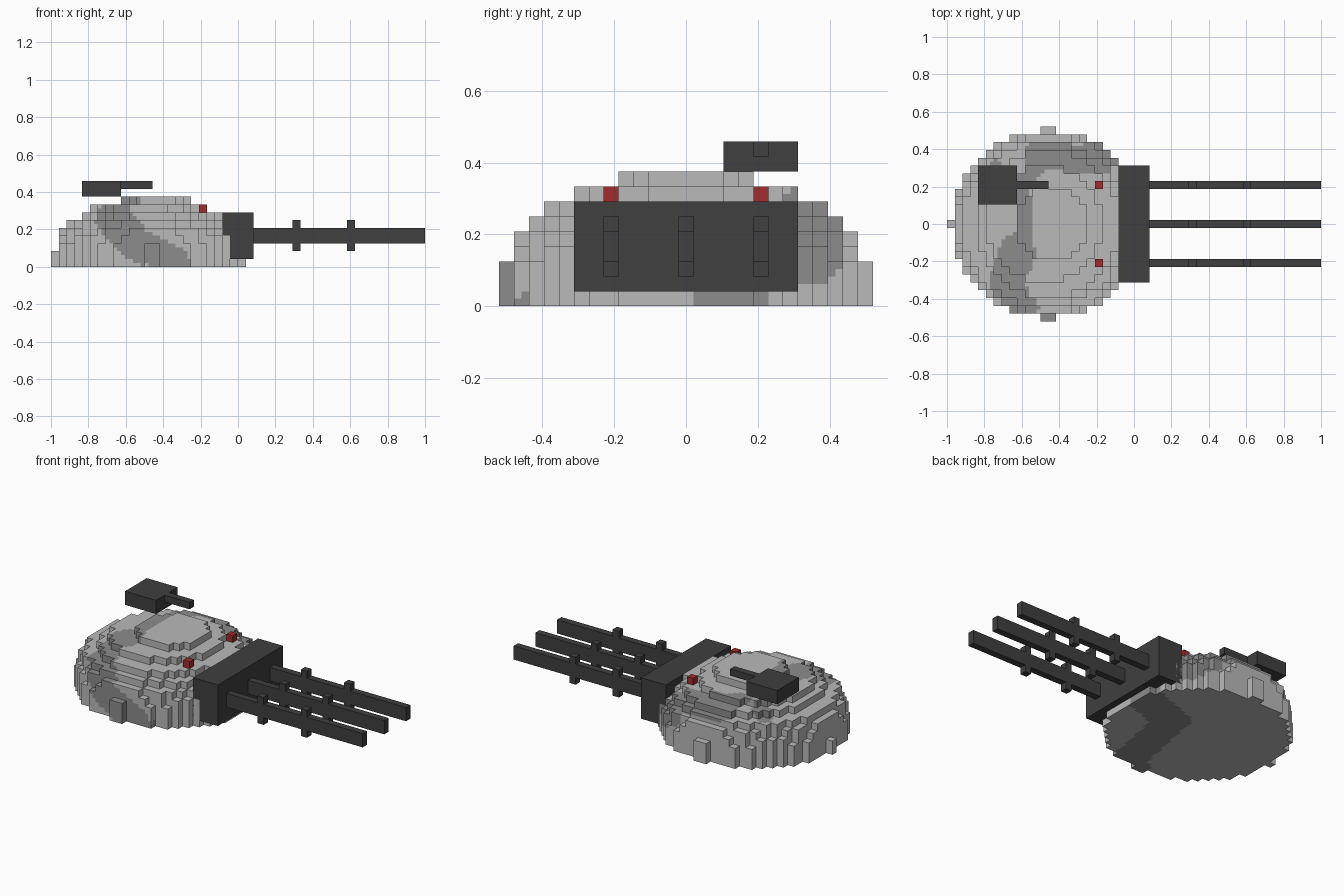
import bpy, bmesh
from mathutils import Vector
from mathutils.geometry import intersect_point_line

if "Cube" in bpy.data.objects:
    bpy.data.objects.remove(bpy.data.objects["Cube"])

U = 1 / 24  # block size


def material(name, color):
    m = bpy.data.materials.new(name)
    m.use_nodes = True
    m.diffuse_color = (*color, 1)
    m.node_tree.nodes["Principled BSDF"].inputs["Base Color"].default_value = (*color, 1)
    return m


LIGHT = material("light_grey", (0.49, 0.49, 0.49))
MID = material("camouflage_grey", (0.265, 0.265, 0.265))
DARK = material("charcoal", (0.05, 0.05, 0.05))
RED = material("red", (0.37, 0.025, 0.025))


def make_object(name, bm, mats):
    mesh = bpy.data.meshes.new(name)
    bm.to_mesh(mesh)
    bm.free()
    for m in mats:
        mesh.materials.append(m)
    obj = bpy.data.objects.new(name, mesh)
    bpy.context.collection.objects.link(obj)
    return obj


def box(name, lo, hi, mat):
    """Box between two corners given in block units."""
    lo, hi = Vector(lo) * U, Vector(hi) * U
    bm = bmesh.new()
    bmesh.ops.create_cube(bm, size=1)
    bmesh.ops.scale(bm, vec=hi - lo, verts=bm.verts)
    bmesh.ops.translate(bm, vec=(lo + hi) / 2, verts=bm.verts)
    return make_object(name, bm, [mat])


# Stepped dome: one ellipse of blocks per layer (centre x, radius x, radius y)
LAYERS = [(-11, 12.25, 12.05)] * 3 + [
    (-11, 12.05, 11.8), (-11, 11.7, 11.5), (-11.5, 10.75, 10.6),
    (-11, 9.0, 9.6), (-11.5, 7.5, 7.6), (-10.5, 4.7, 4.7)]
cells = set()
for k, (cx, rx, ry) in enumerate(LAYERS):
    for i in range(-24, 3):
        for j in range(-12, 13):
            if ((i + 0.5 - cx) / rx) ** 2 + (j / ry) ** 2 <= 1:
                cells.add((i, j, k))
# Small studs at the foot of the dome
for i, j in ((-24, 0), (-11, 12), (-11, -12)):
    cells.update({(i, j, 0), (i, j, 1)})

# Camouflage patches: capsules (start, end, radius)
PATCHES = [
    ((-0.59, 0.25, 0.375), (-0.59, -0.10, 0.375), 0.05),
    ((-0.59, 0.25, 0.375), (-0.50, 0.35, 0.30), 0.06),
    ((-0.62, -0.15, 0.34), (-0.67, -0.28, 0.27), 0.10),
    ((-0.67, -0.32, 0.25), (-0.60, -0.42, 0.18), 0.10),
    ((-0.58, -0.45, 0.14), (-0.36, -0.48, 0.03), 0.09),
    ((-0.36, -0.52, 0.00), (-0.25, 0.02, 0.00), 0.10),
    ((-0.25, 0.02, 0.00), (0.04, 0.13, 0.00), 0.11),
    ((-0.50, 0.37, 0.28), (-0.15, 0.36, 0.27), 0.09),
    ((-0.20, 0.42, 0.20), (-0.10, 0.36, 0.14), 0.08),
    ((-0.74, 0.30, 0.29), (-0.70, 0.28, 0.31), 0.06),
]


def in_patch(p):
    for a, b, r in PATCHES:
        a, b = Vector(a), Vector(b)
        t = min(1, max(0, intersect_point_line(p, a, b)[1]))
        if (p - a.lerp(b, t)).length < r:
            return True
    return False


# Outer skin of the blocks
bm = bmesh.new()
corners = {}


def corner(key):
    if key not in corners:
        x, y, z = key
        corners[key] = bm.verts.new((x * U, (y - 0.5) * U, z * U))
    return corners[key]


for cell in sorted(cells):
    for axis in range(3):
        for side in (0, 1):
            near = list(cell)
            near[axis] += 2 * side - 1
            if tuple(near) in cells:
                continue
            quad = []
            for p, q in ((0, 0), (1, 0), (1, 1), (0, 1)):
                c = list(cell)
                c[axis] += side
                c[(axis + 1) % 3] += p
                c[(axis + 2) % 3] += q
                quad.append(corner(tuple(c)))
            bm.faces.new(quad if side else quad[::-1])
# Finer faces so the patches get softer outlines
bmesh.ops.subdivide_edges(bm, edges=bm.edges[:], cuts=1, use_grid_fill=True)
for f in bm.faces:
    f.material_index = int(in_patch(f.calc_center_median()))
make_object("dome", bm, [LIGHT, MID])

# Gun mantlet, three barrels with two bands each
box("mantlet", (-2, -7.5, 1), (2, 7.5, 7), DARK)
for n, y in (("right", -5), ("middle", 0), ("left", 5)):
    box(f"{n}_barrel", (2, y - 0.5, 3), (24, y + 0.5, 5), DARK)
    for e, x in (("inner", 7), ("outer", 14)):
        for part, z in (("lower", 2), ("upper", 5)):
            box(f"{n}_{e}_{part}_band", (x, y - 0.5, z), (x + 1, y + 0.5, z + 1), DARK)

# Red lamps
for n, y in (("right", -5), ("left", 5)):
    box(f"{n}_lamp", (-5, y - 0.5, 7), (-4, y + 0.5, 8), RED)

# Small roof gun
box("roof_gun_body", (-20, 2.5, 9), (-15, 7.5, 11), DARK)
box("roof_gun_barrel", (-15, 4.5, 10), (-11, 5.5, 11), DARK)
